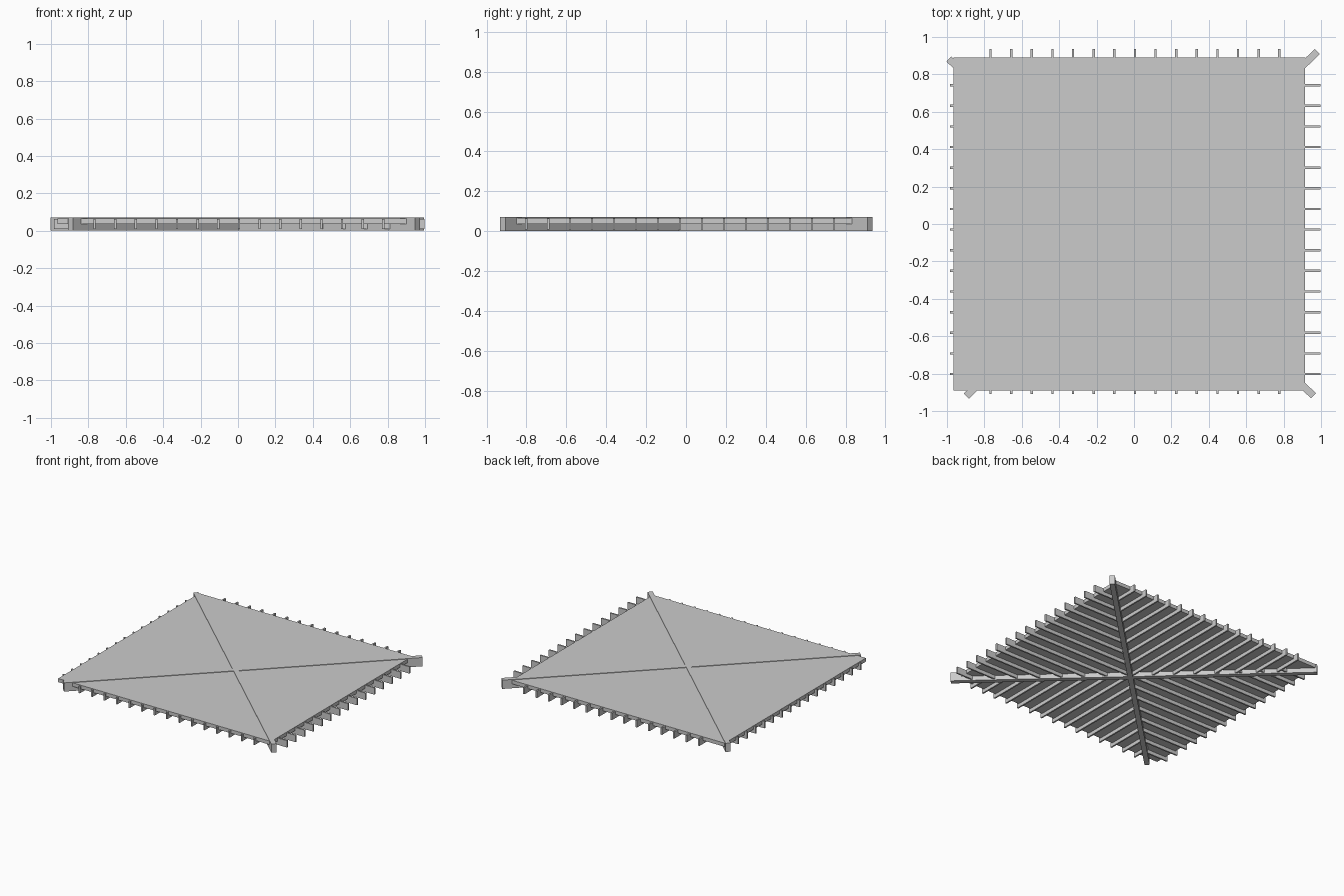
import bpy
import math
from mathutils import Vector

cube = bpy.data.objects.get("Cube")
if cube:
    bpy.data.objects.remove(cube, do_unlink=True)

grey = bpy.data.materials.new("plain grey")
grey.use_nodes = True
colour = (0.6, 0.6, 0.6, 1)
grey.diffuse_color = colour
grey.node_tree.nodes["Principled BSDF"].inputs["Base Color"].default_value = colour


def plank(name, start, end, width, low, high):
    """A straight board lying between two plan points."""
    a, b = Vector(start), Vector(end)
    mid, run = (a + b) / 2, b - a
    bpy.ops.mesh.primitive_cube_add(size=1, location=(mid.x, mid.y, (low + high) / 2))
    ob = bpy.context.object
    ob.name = name
    ob.scale = (run.length, width, high - low)
    ob.rotation_euler.z = math.atan2(run.y, run.x)
    ob.data.materials.append(grey)
    return ob


CX, CY = 0.005, -0.03
LEFT, RIGHT, FRONT, BACK = -0.965, 0.915, -0.89, 0.89

# Deck slab, just below the tops of the diagonal beams
middle = (FRONT + BACK) / 2
plank("deck_panel", (LEFT, middle), (RIGHT, middle), BACK - FRONT, 0.037, 0.066)

# Two crossing diagonal beams
plank("diagonal_beam_a", (-0.99, 0.882), (0.96, -0.918), 0.038, 0.001, 0.07)
plank("diagonal_beam_b", (-0.896, -0.92), (0.98, 0.923), 0.038, 0, 0.07)

# Joists run from each edge inward to the diagonals
for i in range(-7, 8):
    x, y = CX + i * 0.1103, CY + i * 0.1103
    inner = abs(i) * 0.1103
    plank("back_joist", (x, CY + inner * 0.95), (x, 0.935), 0.012, 0.009, 0.063)
    plank("front_joist", (x, CY - inner * 0.95), (x, -0.908), 0.012, 0.009, 0.063)
    plank("left_joist", (CX + inner, y), (0.998, y), 0.012, 0.009, 0.063)
    plank("right_joist", (CX - inner, y), (-0.985, y), 0.012, 0.009, 0.063)
